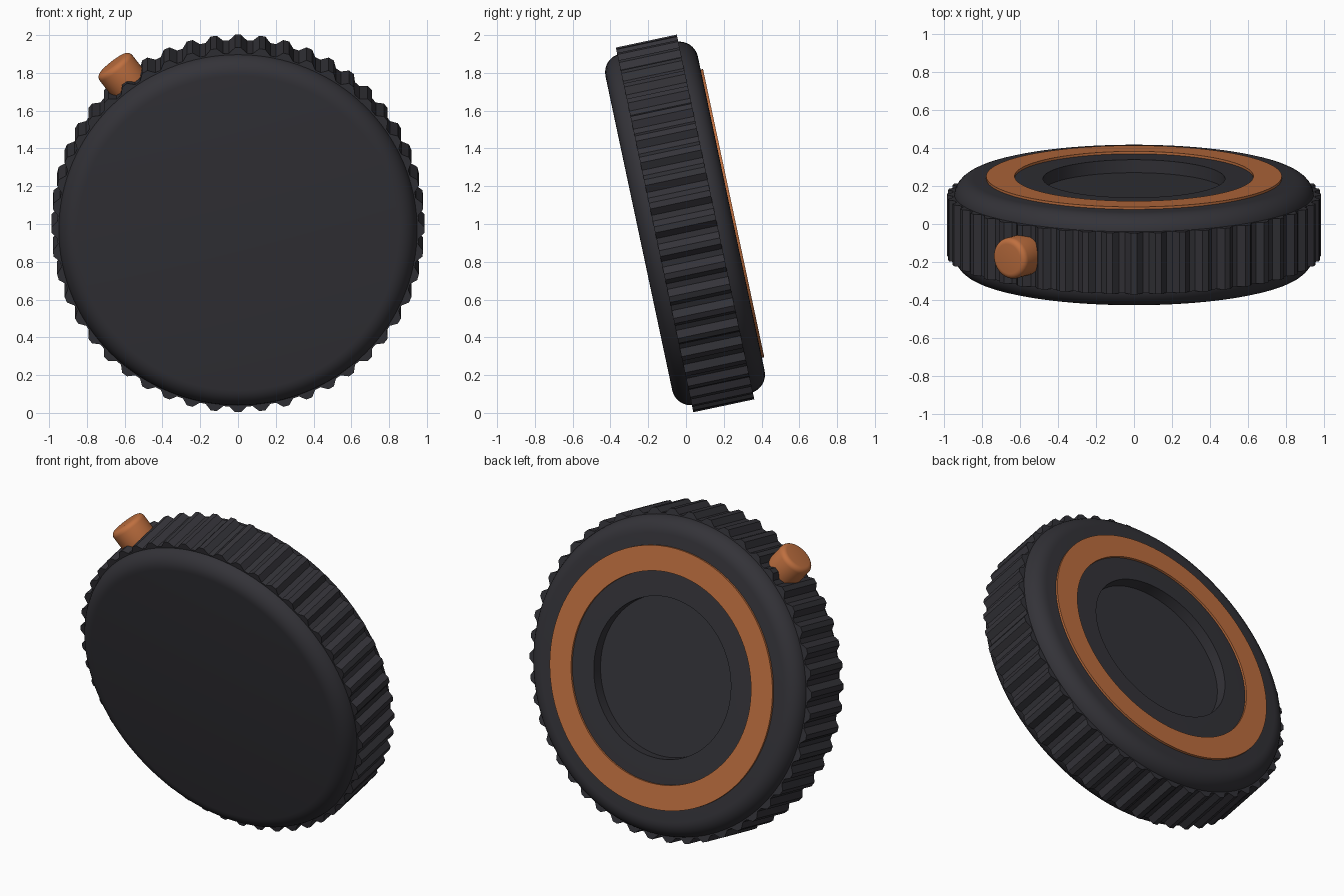
import bpy, bmesh, math
from mathutils import Matrix, Vector

if "Cube" in bpy.data.objects:
    bpy.data.objects.remove(bpy.data.objects["Cube"])

# Tilted frame: local z is the disc axis, leaning back and up
FRAME = Matrix.Translation((0, -0.005, 1.003)) @ Matrix.Rotation(math.radians(-78), 4, 'X')


def material(name, rgb):
    m = bpy.data.materials.new(name)
    m.diffuse_color = (*rgb, 1)
    m.use_nodes = True
    m.node_tree.nodes["Principled BSDF"].inputs["Base Color"].default_value = m.diffuse_color
    return m


DARK = material("charcoal", (0.034, 0.033, 0.040))
ORANGE = material("copper orange", (0.52, 0.16, 0.05))


def finish(name, bm, mat, matrix, angle):
    bmesh.ops.remove_doubles(bm, verts=bm.verts, dist=1e-5)
    bmesh.ops.recalc_face_normals(bm, faces=bm.faces)
    mesh = bpy.data.meshes.new(name)
    bm.to_mesh(mesh)
    bm.free()
    mesh.materials.append(mat)
    ob = bpy.data.objects.new(name, mesh)
    bpy.context.collection.objects.link(ob)
    ob.matrix_world = matrix
    bpy.ops.object.select_all(action='DESELECT')
    ob.select_set(True)
    bpy.context.view_layer.objects.active = ob
    bpy.ops.object.shade_smooth_by_angle(angle=math.radians(angle))
    return ob


def lathe(name, profile, mat, matrix, steps=96, closed=False):
    """Spin (radius, height) points around local z."""
    bm = bmesh.new()
    vs = [bm.verts.new((r, 0, z)) for r, z in profile]
    pairs = list(zip(vs, vs[1:] + vs[:1])) if closed else list(zip(vs, vs[1:]))
    es = [bm.edges.new(p) for p in pairs]
    bmesh.ops.spin(bm, geom=vs + es, cent=(0, 0, 0), axis=(0, 0, 1),
                   angle=math.tau, steps=steps, use_merge=False)
    return finish(name, bm, mat, matrix, 30)


def arc(r, z, rad, a0, a1, n=8):
    """Rounded corner in a profile, angles in degrees."""
    ts = [math.radians(a0 + (a1 - a0) * i / n) for i in range(n + 1)]
    return [(r + rad * math.cos(t), z + rad * math.sin(t)) for t in ts]


# Rounded body with a shallow round recess in the back
body = ([(0, -0.25)] + arc(0.85, -0.15, 0.1, -90, 0) + arc(0.85, 0.15, 0.1, 0, 90)
        + [(0.48, 0.25), (0.48, 0.18), (0, 0.18)])
lathe("body", body, DARK, FRAME, 128)

# Thin raised ring on the back
lathe("back_ring", [(0.63, 0.245), (0.78, 0.245), (0.78, 0.263), (0.63, 0.263)],
      ORANGE, FRAME, 128, closed=True)

# Ribbed grip band: 48 ribs, four points per rib
RIBS, HALF = 48, 0.165
bm = bmesh.new()
outline = []
for i in range(RIBS * 4):
    a = math.tau * (i + 0.5) / (RIBS * 4)
    r = 0.987 if i % 4 in (0, 3) else 0.957
    outline.append(Vector((r * math.cos(a), r * math.sin(a), -HALF)))
base = bm.faces.new([bm.verts.new(p) for p in outline])
ext = bmesh.ops.extrude_face_region(bm, geom=[base], use_keep_orig=True)
top = [v for v in ext["geom"] if isinstance(v, bmesh.types.BMVert)]
bmesh.ops.translate(bm, verts=top, vec=(0, 0, 2 * HALF))
finish("ribbed_grip", bm, DARK, FRAME, 20)
# Open the grip band so it does not cover the recess floor
grip = bpy.data.objects["ribbed_grip"].data
bm = bmesh.new()
bm.from_mesh(grip)
caps = [f for f in bm.faces if abs(f.normal.z) > 0.9]
inset = bmesh.ops.inset_region(bm, faces=caps, thickness=0.05, use_even_offset=False)
bmesh.ops.delete(bm, geom=caps, context='FACES')
bm.to_mesh(grip)
bm.free()

# Round side button pointing out of the grip
out = (Matrix.Rotation(math.radians(-127.5), 4, 'Z') @ Matrix.Rotation(math.radians(90), 4, 'Y'))
button = [(0, 0.91)] + arc(0.08, 0.94, 0.03, -90, 0, 5) + arc(0.08, 1.06, 0.03, 0, 90, 5) + [(0, 1.09)]
lathe("side_button", button, ORANGE, FRAME @ out, 32)
